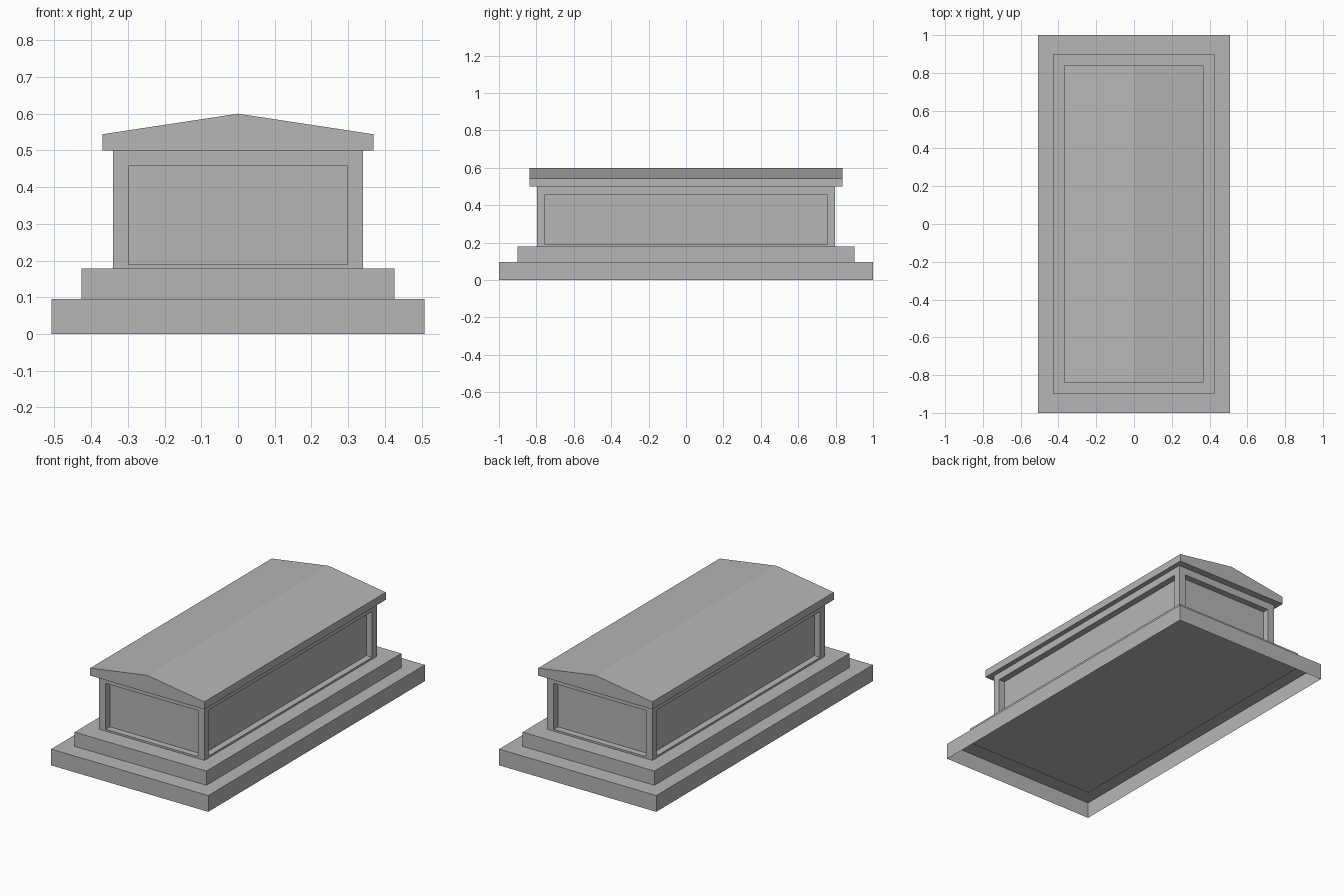
import bpy
import bmesh

default = bpy.data.objects.get("Cube")
if default:
    bpy.data.objects.remove(default, do_unlink=True)

# Single stone colour
stone = bpy.data.materials.new("grey_stone")
stone.use_nodes = True
colour = (0.47, 0.47, 0.47, 1)
stone.diffuse_color = colour
stone.node_tree.nodes["Principled BSDF"].inputs["Base Color"].default_value = colour


def finish(name, bm):
    mesh = bpy.data.meshes.new(name)
    bm.to_mesh(mesh)
    bm.free()
    mesh.materials.append(stone)
    obj = bpy.data.objects.new(name, mesh)
    bpy.context.collection.objects.link(obj)
    return obj


def prism(profile, half_length):
    """Extrude an x-z profile along y, centred on the origin."""
    bm = bmesh.new()
    face = bm.faces.new([bm.verts.new((x, -half_length, z)) for x, z in profile])
    moved = bmesh.ops.extrude_face_region(bm, geom=[face], use_keep_orig=True)["geom"]
    verts = [v for v in moved if isinstance(v, bmesh.types.BMVert)]
    bmesh.ops.translate(bm, verts=verts, vec=(0, 2 * half_length, 0))
    bmesh.ops.recalc_face_normals(bm, faces=bm.faces)
    return bm


def block(half_x, half_y, low, high):
    return prism([(-half_x, low), (half_x, low), (half_x, high), (-half_x, high)], half_y)


# Lower step: a thin shell open underneath
bm = block(0.508, 1.0, 0.0, 0.095)
bm.normal_update()
bmesh.ops.delete(bm, geom=[f for f in bm.faces if f.normal.z < -0.5], context="FACES")
finish("lower_step", bm)

# Upper step
finish("upper_step", block(0.426, 0.9, 0.087, 0.178))

# Chest with a recessed panel on each side; its foot is sunk in the upper step
bm = block(0.341, 0.796, 0.146, 0.5)
bm.normal_update()
sides = [f for f in bm.faces if abs(f.normal.z) < 0.5]
bmesh.ops.inset_individual(bm, faces=sides, thickness=0.043, use_even_offset=True)
bmesh.ops.inset_individual(bm, faces=sides, thickness=0.0, depth=-0.038)
finish("chest", bm)

# Gabled lid
gable = [(-0.369, 0.5), (0.369, 0.5), (0.369, 0.544), (0, 0.6), (-0.369, 0.544)]
finish("gabled_lid", prism(gable, 0.838))
